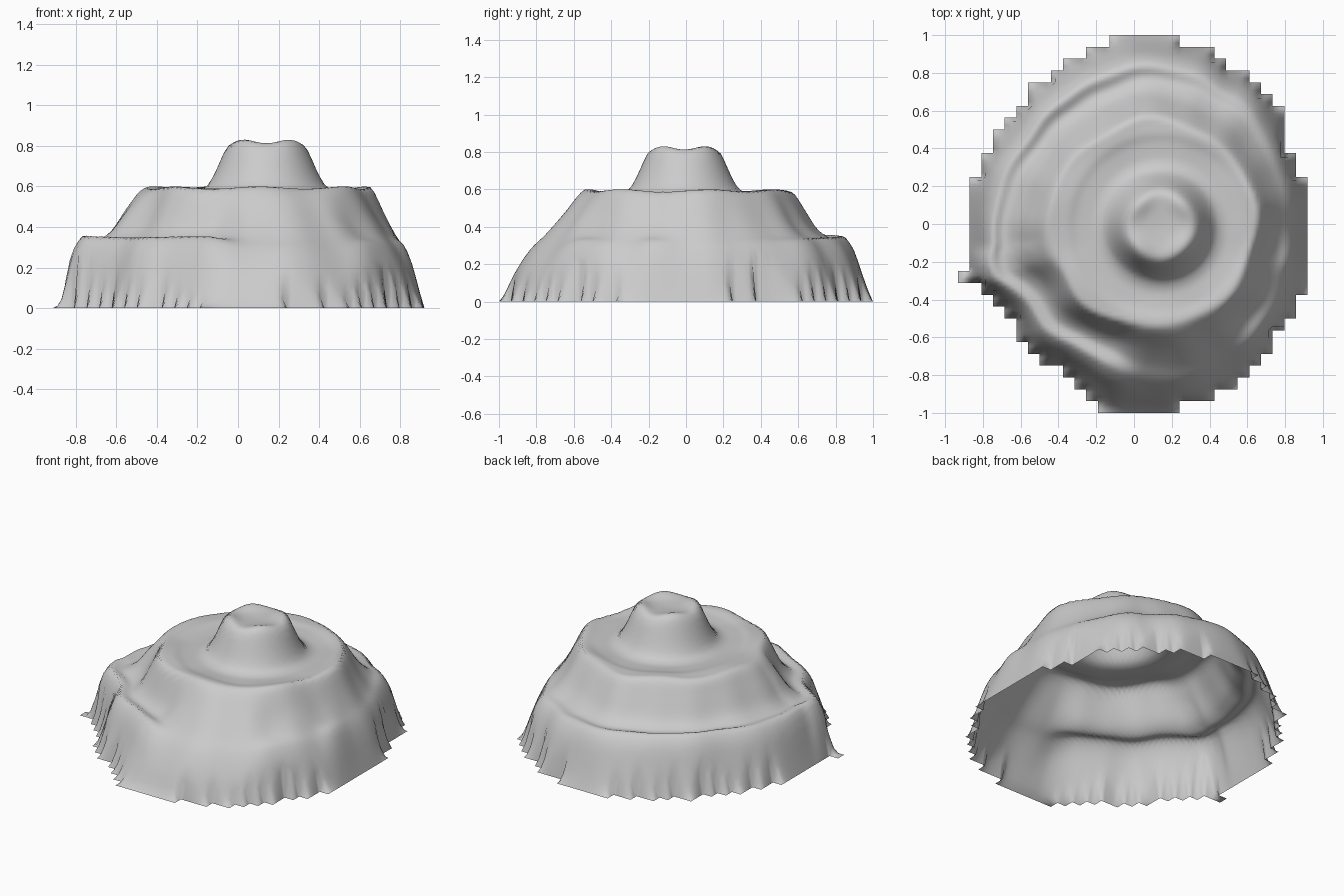
import bpy
import bmesh
import math

old_cube = bpy.data.objects.get("Cube")
if old_cube:
    bpy.data.objects.remove(old_cube, do_unlink=True)

# Ground outline, counter-clockwise, with a small spur on the right side
OUTLINE = [(.92, 0), (.92, .19), (.84, .42), (.79, .6), (.69, .76), (.52, .84),
           (.44, .94), (.22, 1), (-.1, 1), (-.24, .94), (-.36, .87), (-.56, .73),
           (-.7, .53), (-.8, .38), (-.87, .24), (-.87, -.2), (-.96, -.28),
           (-.83, -.35), (-.64, -.53), (-.56, -.72), (-.37, -.82), (-.27, -.91),
           (-.17, -1), (.23, -1), (.44, -.92), (.67, -.77), (.79, -.58),
           (.87, -.46), (.92, -.31)]
CENTRE_X = 0.1
PEAK = (0.14, -0.01)
RIM = 0.54

# Radial height profiles: summit and plateau, then two kinds of outer wall
SUMMIT = [(0, .803), (.08, .808), (.16, .822), (.19, .805), (.22, .745), (.26, .655),
          (.3, .597), (.36, .578), (.44, .582), (.5, .594), (.7, .594)]
LEDGE = [(0, .594), (.05, .578), (.14, .51), (.34, .37), (.48, .337), (.61, .355),
         (.73, .3), (.85, .16), (.95, .04), (1, 0)]
SLOPE = [(0, .594), (.06, .578), (.25, .48), (.5, .35), (.65, .28), (.85, .14), (1, 0)]
# How strongly the ledge shows at each bearing in degrees
LEDGE_SHARE = [(0, .1), (30, .3), (60, .6), (90, .9), (130, 1.1), (165, .9), (190, 1.05),
               (215, .9), (250, 1), (268, .1), (300, 0), (315, .5), (335, .1),
               (346, .45), (360, .1)]
# Ledge pushed outwards (negative) or inwards (positive) at each bearing
LEDGE_SHIFT = [(150, 0), (190, -.45), (215, 0), (250, .45), (280, 0)]


def smooth_curve(points, x):
    """Monotone-limited cubic through the profile points."""
    if x <= points[0][0]:
        return points[0][1]
    if x >= points[-1][0]:
        return points[-1][1]

    def secant(i):
        a, b = points[i], points[i + 1]
        return (b[1] - a[1]) / (b[0] - a[0])

    def tangent(i):
        if i == 0 or i == len(points) - 1:
            return 0
        left, right = secant(i - 1), secant(i)
        return 2 * left * right / (left + right) if left * right > 0 else 0

    i = next(k for k in range(len(points) - 1) if x <= points[k + 1][0])
    step = points[i + 1][0] - points[i][0]
    t = (x - points[i][0]) / step
    u = 1 - t
    return (points[i][1] * (1 + 2 * t) * u * u + tangent(i) * step * t * u * u
            + points[i + 1][1] * t * t * (3 - 2 * t) - tangent(i + 1) * step * t * t * u)


polar = sorted((math.atan2(y, x - CENTRE_X) % math.tau, math.hypot(x - CENTRE_X, y))
               for x, y in OUTLINE)
polar = [(polar[-1][0] - math.tau, polar[-1][1])] + polar
polar.append((polar[1][0] + math.tau, polar[1][1]))


def bearing(x, y):
    return math.atan2(y, x - CENTRE_X) % math.tau


def edge_radius(angle):
    """Distance to the outline along a bearing, with straight outline edges."""
    k = next(k for k in range(len(polar) - 1) if angle <= polar[k + 1][0])
    (a, ra), (b, rb) = polar[k], polar[k + 1]
    return ra * rb * math.sin(b - a) / (ra * math.sin(angle - a) + rb * math.sin(b - angle))


def outer_fraction(x, y):
    """0 at the plateau rim, 1 at the ground outline."""
    angle = bearing(x, y)
    rim = RIM + .01 * math.sin(5 * angle) + .008 * math.sin(8 * angle + 1)
    # Average nearby bearings so that outline corners do not crease the wall
    edge = sum(edge_radius((angle + d) % math.tau) for d in (-.08, -.04, 0, .04, .08)) / 5
    return (math.hypot(x - CENTRE_X, y) - rim) / (edge - rim)


def height(x, y):
    t = outer_fraction(x, y)
    angle = bearing(x, y)
    degrees = math.degrees(angle)
    # Low swells along the plateau rim
    swell = .006 * math.sin(7 * angle) * math.exp(-(t / .25) ** 2)
    if t <= 0:
        r = math.dist((x, y), PEAK)
        # Four low knolls around the crater of the summit
        spin = math.atan2(y - PEAK[1], x - PEAK[0])
        knolls = -.009 * math.cos(4 * spin) * math.exp(-((r - .16) / .05) ** 2)
        return smooth_curve(SUMMIT, r) + knolls + swell
    # Erosion gullies fade in down the wall
    gullies = .04 * (math.sin(11 * angle) + math.sin(17 * angle + 2))
    t += t * (1 - t) * (gullies + smooth_curve(LEDGE_SHIFT, degrees))
    share = smooth_curve(LEDGE_SHARE, degrees)
    slope, ledge = smooth_curve(SLOPE, t), smooth_curve(LEDGE, t)
    return max(0, slope + share * (ledge - slope) + swell)


# Hill: open height sheet with a stepped border
CELL_X, CELL_Y, FINE = .0617, .0625, 3
bm = bmesh.new()
verts = {}


def grid_vert(i, j):
    if (i, j) not in verts:
        x, y = i * CELL_X / FINE - .87, j * CELL_Y / FINE - 1
        verts[i, j] = bm.verts.new((x, y, height(x, y)))
    return verts[i, j]


def inside(x, y):
    return math.hypot(x - CENTRE_X, y) < edge_radius(bearing(x, y)) - .018


for col in range(-1, 29):
    for row in range(32):
        if not inside((col + .5) * CELL_X - .87, (row + .5) * CELL_Y - 1):
            continue
        for i in range(col * FINE, col * FINE + FINE):
            for j in range(row * FINE, row * FINE + FINE):
                bm.faces.new([grid_vert(i, j), grid_vert(i + 1, j),
                              grid_vert(i + 1, j + 1), grid_vert(i, j + 1)])

# Border rests on the ground, and the foot just above it is softened
for v in bm.verts:
    if v.is_boundary:
        v.co.z = 0
foot = [v for v in bm.verts if not v.is_boundary and v.co.z < .2]
for _ in range(2):
    bmesh.ops.smooth_vert(bm, verts=foot, factor=.5, use_axis_z=True)

mesh = bpy.data.meshes.new("terraced_hill")
bm.to_mesh(mesh)
bm.free()
mesh.shade_smooth()
hill = bpy.data.objects.new("terraced_hill", mesh)
bpy.context.scene.collection.objects.link(hill)

# Plain stone colour
stone = bpy.data.materials.new("light_grey_stone")
stone.use_nodes = True
colour = (.6, .6, .6, 1)
stone.diffuse_color = colour
stone.node_tree.nodes["Principled BSDF"].inputs["Base Color"].default_value = colour
mesh.materials.append(stone)
